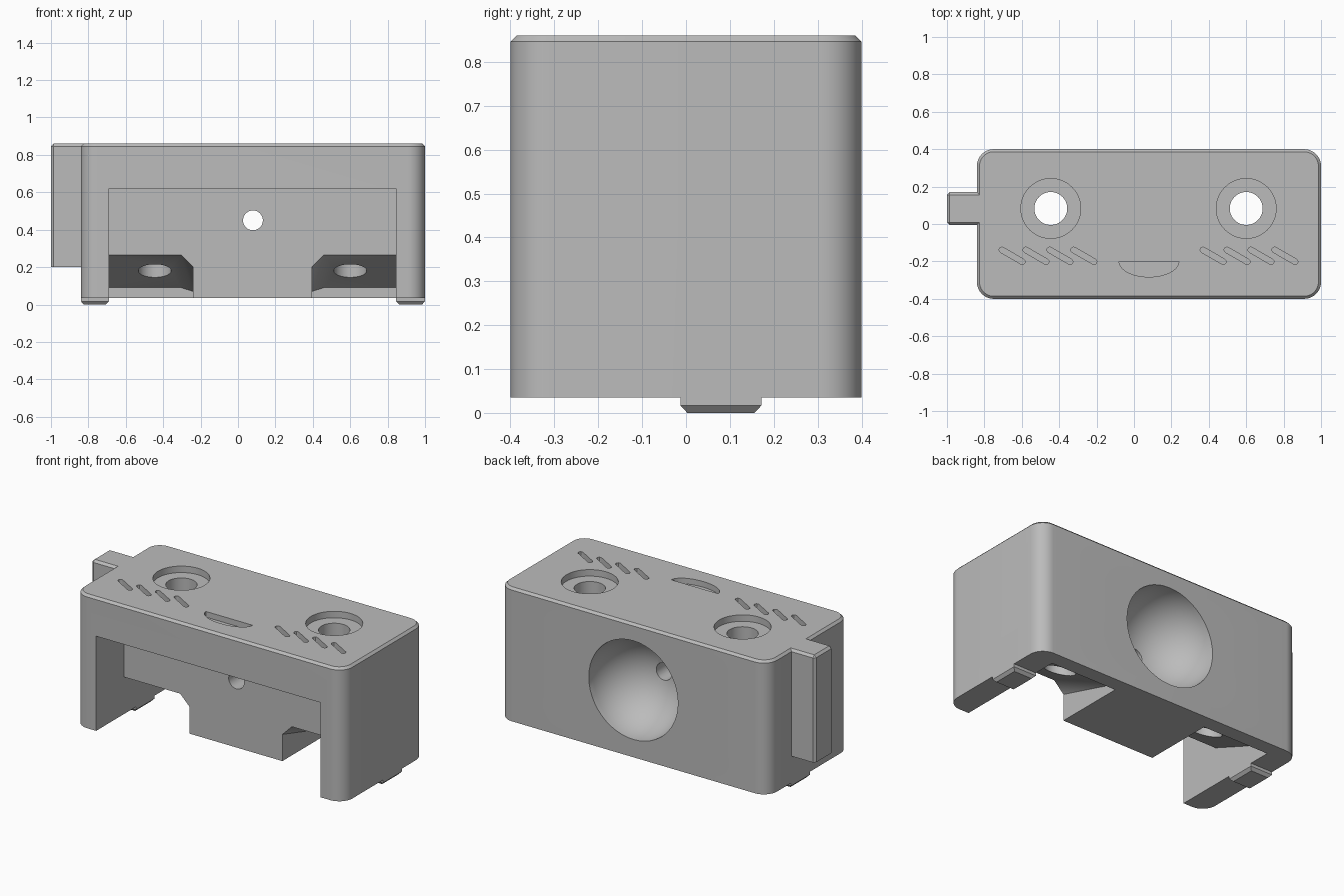
import bpy, bmesh, math
from mathutils import Matrix, Vector

cube = bpy.data.objects.get("Cube")
if cube:
    bpy.data.objects.remove(cube, do_unlink=True)

grey = bpy.data.materials.new("plain grey")
grey.use_nodes = True
colour = (0.5, 0.5, 0.5, 1)
grey.diffuse_color = colour
grey.node_tree.nodes["Principled BSDF"].inputs["Base Color"].default_value = colour

MID = 0.08            # centre line of the housing
BOTTOM, TOP = 0.035, 0.86
CHAMFER = 0.014


def finish(name, bm):
    mesh = bpy.data.meshes.new(name)
    bm.to_mesh(mesh)
    bm.free()
    obj = bpy.data.objects.new(name, mesh)
    bpy.context.collection.objects.link(obj)
    mesh.materials.append(grey)
    return obj


def hull(name, points):
    """Solid convex part around a set of points."""
    bm = bmesh.new()
    for p in points:
        bm.verts.new(p)
    bmesh.ops.remove_doubles(bm, verts=bm.verts[:], dist=0.0005)
    bmesh.ops.convex_hull(bm, input=bm.verts[:])
    bmesh.ops.delete(bm, geom=[v for v in bm.verts if not v.link_faces], context='VERTS')
    bmesh.ops.dissolve_limit(bm, angle_limit=0.002, verts=bm.verts[:], edges=bm.edges[:])
    bmesh.ops.recalc_face_normals(bm, faces=bm.faces[:])
    return finish(name, bm)


def outline(x0, x1, y0, y1, z, r=0.0, seg=1, inset=0.0):
    """Rectangle with rounded corners, optionally shrunk."""
    pts = []
    for cx, cy, quarter in ((x1 - r, y1 - r, 0), (x0 + r, y1 - r, 1),
                            (x0 + r, y0 + r, 2), (x1 - r, y0 + r, 3)):
        for i in range(seg + 1):
            a = (quarter + i / seg) * math.pi / 2
            sx = 1 if quarter in (0, 3) else -1
            sy = 1 if quarter in (0, 1) else -1
            if r > inset:
                pts.append((cx + (r - inset) * math.cos(a), cy + (r - inset) * math.sin(a), z))
            else:
                pts.append((cx + sx * (r - inset), cy + sy * (r - inset), z))
    return pts


def cylinder(name, centre, radius, depth, axis='Z', sides=48):
    bm = bmesh.new()
    turn = Matrix.Rotation(math.pi / 2, 4, 'X') if axis == 'Y' else Matrix()
    bmesh.ops.create_cone(bm, cap_ends=True, segments=sides, radius1=radius, radius2=radius,
                          depth=depth, matrix=Matrix.Translation(centre) @ turn)
    return finish(name, bm)


def combine(target, tool, operation='DIFFERENCE'):
    """Apply a boolean and discard the tool."""
    tool.hide_render = True
    mod = target.modifiers.new("cut", 'BOOLEAN')
    mod.operation, mod.solver, mod.object = operation, 'EXACT', tool
    bpy.context.view_layer.update()
    graph = bpy.context.evaluated_depsgraph_get()
    mesh = bpy.data.meshes.new_from_object(target.evaluated_get(graph))
    target.modifiers.clear()
    target.data = mesh
    bpy.data.objects.remove(tool, do_unlink=True)


# Housing with rounded corners and a chamfered top rim
body = (-0.84, 1.0, -0.4, 0.4)
housing = hull("housing", outline(*body, BOTTOM, 0.09, 12)
               + outline(*body, TOP - CHAMFER, 0.09, 12)
               + outline(*body, TOP, 0.09, 12, CHAMFER))

# Side tab
tab = (-1.0, -0.75, -0.005, 0.17)
combine(housing, hull("side_tab", outline(*tab, 0.2, CHAMFER)
                      + outline(*tab, TOP - CHAMFER, CHAMFER)
                      + outline(*tab, TOP, CHAMFER, 1, CHAMFER)), 'UNION')

# Front pocket
pocket = (-0.69, 0.845, -0.6, -0.13)
combine(housing, hull("pocket_cutter", outline(*pocket, -0.2) + outline(*pocket, 0.62)))

# Recesses beside the centre block, with ceilings that slope down to the back
for side in (-1, 1):
    half = (pocket[1] - pocket[0]) / 2
    centre = (pocket[1] + pocket[0]) / 2
    points = []
    for y, ceiling, drop in ((-0.2, 0.265, 0.065), (-0.13, 0.265, 0.065), (0.31, 0.09, 0.02)):
        section = ((half, ceiling), (0.382, ceiling), (0.317, ceiling - drop),
                   (0.317, -0.2), (half, -0.2))
        points += [(centre + side * x, y, z) for x, z in section]
    combine(housing, hull("recess_cutter", points))

# Round bowl in the back, with a bore through to the pocket
bm = bmesh.new()
bmesh.ops.create_uvsphere(bm, u_segments=48, v_segments=24, radius=0.305,
                          matrix=Matrix.Translation((MID, 0.4, 0.45)))
combine(housing, finish("bowl_cutter", bm))
combine(housing, cylinder("bore_cutter", (MID, 0, 0.45), 0.053, 0.6, 'Y', 32))

# Counterbored screw holes
for x in (-0.445, 0.6):
    combine(housing, cylinder("counterbore_cutter", (x, 0.083, TOP), 0.16, 0.08))
    combine(housing, cylinder("screw_hole_cutter", (x, 0.083, 0.5), 0.088, 1.2))

# Half-round notch in the top
arc = [math.pi * (1 + i / 24) for i in range(25)]
combine(housing, hull("notch_cutter", [(MID + 0.16 * math.cos(a), -0.2 + 0.083 * math.sin(a), z)
                                       for a in arc for z in (TOP - 0.035, TOP + 0.1)]))

# Slanted grooves in the top
along = Vector((math.cos(math.radians(-30)), math.sin(math.radians(-30)), 0))
for start in (-0.652, 0.423):
    for i in range(4):
        middle = Vector((start + i * 0.128, -0.17, 0))
        points = []
        for end in (-1, 1):
            for k in range(12):
                a = k * math.pi / 6
                p = middle + along * end * 0.063
                points += [(p.x + 0.015 * math.cos(a), p.y + 0.015 * math.sin(a), z)
                           for z in (TOP - 0.035, TOP + 0.1)]
        combine(housing, hull("groove_cutter", points))

# Chamfered feet under the legs
for x0, x1 in ((-0.84, -0.69), (0.845, 1.0)):
    foot = (x0, x1, -0.013, 0.172)
    combine(housing, hull("foot", outline(*foot, 0.06) + outline(*foot, 0.017)
                          + outline(*foot, 0, inset=0.016)), 'UNION')

# Smooth curved walls, keep edges crisp
bpy.ops.object.select_all(action='DESELECT')
housing.select_set(True)
bpy.context.view_layer.objects.active = housing
bpy.ops.object.shade_smooth_by_angle(angle=math.radians(30))
